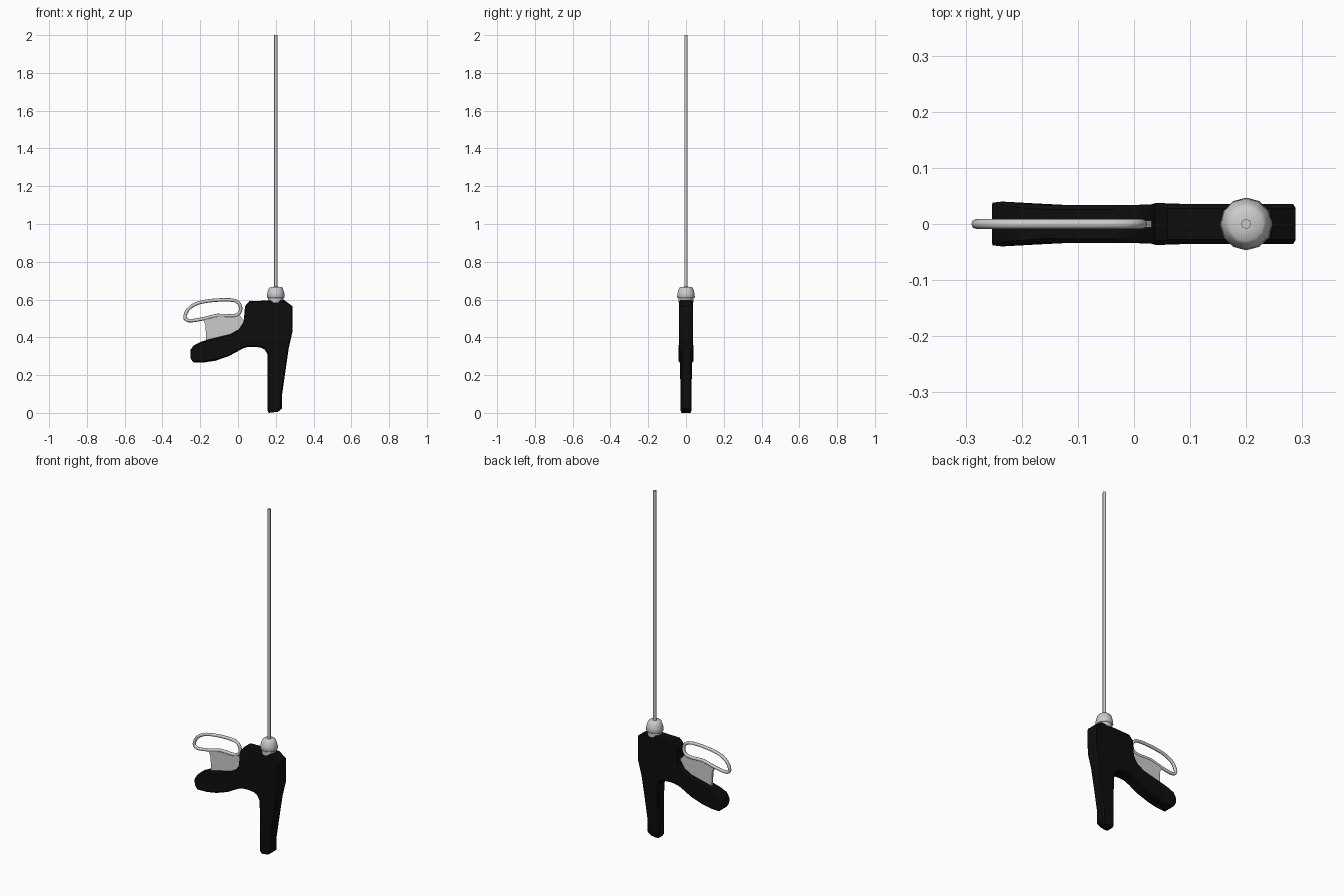
import bpy, bmesh, math
from mathutils import Vector

if "Cube" in bpy.data.objects:
    bpy.data.objects.remove(bpy.data.objects["Cube"])


def make_object(name, bm, angle=None, mat=None):
    bmesh.ops.recalc_face_normals(bm, faces=bm.faces)
    me = bpy.data.meshes.new(name)
    bm.to_mesh(me)
    bm.free()
    ob = bpy.data.objects.new(name, me)
    bpy.context.collection.objects.link(ob)
    if mat:
        me.materials.append(mat)
    if angle:
        bpy.ops.object.select_all(action='DESELECT')
        ob.select_set(True)
        bpy.context.view_layer.objects.active = ob
        bpy.ops.object.shade_smooth_by_angle(angle=math.radians(angle))
    return ob


def bridge(bm, rings, caps=True, closed=False):
    loops = [[bm.verts.new(p) for p in r] for r in rings]
    n = len(loops[0])
    pairs = list(zip(loops, loops[1:]))
    if closed:
        pairs.append((loops[-1], loops[0]))
    for a, b in pairs:
        for i in range(n):
            j = (i + 1) % n
            bm.faces.new((a[i], a[j], b[j], b[i]))
    if caps and not closed:
        bm.faces.new(loops[0])
        bm.faces.new(loops[-1])


def lathe(name, profile, x, sides, angle):
    bm = bmesh.new()
    bridge(bm, [[(x + r * math.cos(2 * math.pi * i / sides),
                  r * math.sin(2 * math.pi * i / sides), z)
                 for i in range(sides)] for r, z in profile])
    return make_object(name, bm, angle)


black = bpy.data.materials.new("black_plastic")
black.diffuse_color = (0.004, 0.004, 0.004, 1)
black.use_nodes = True
black.node_tree.nodes["Principled BSDF"].inputs["Base Color"].default_value = black.diffuse_color

# Body: rear handle, head and front leg as one loft
# station: outer x, z, inner x, z, half width
stations = [
    (-0.253, 0.330, -0.250, 0.285, 0.038),
    (-0.235, 0.357, -0.235, 0.267, 0.040),
    (-0.200, 0.375, -0.180, 0.267, 0.037),
    (-0.160, 0.388, -0.120, 0.276, 0.034),
    (-0.040, 0.417, -0.050, 0.300, 0.034),
    (0.005, 0.442, 0.000, 0.327, 0.034),
    (0.030, 0.480, 0.030, 0.343, 0.035),
    (0.037, 0.565, 0.055, 0.349, 0.037),
    (0.060, 0.592, 0.085, 0.350, 0.036),
    (0.245, 0.597, 0.120, 0.346, 0.036),
    (0.288, 0.565, 0.142, 0.335, 0.036),
    (0.288, 0.430, 0.156, 0.310, 0.036),
    (0.268, 0.340, 0.157, 0.270, 0.033),
    (0.248, 0.200, 0.157, 0.160, 0.030),
    (0.233, 0.095, 0.157, 0.080, 0.029),
    (0.232, 0.022, 0.157, 0.012, 0.029),
    (0.212, 0.006, 0.162, 0.000, 0.025),
]
rings = []
for ox, oz, ix, iz, w in stations:
    o, i = Vector((ox, 0, oz)), Vector((ix, 0, iz))
    d = (i - o).normalized() * 0.008
    y = Vector((0, w, 0))
    n = Vector((0, w - 0.008, 0))
    rings.append([o - n, o + n, o + d + y, i - d + y,
                  i + n, i - n, i - d - y, o + d - y])
bm = bmesh.new()
bridge(bm, rings)
make_object("body", bm, 30, black)

# Nozzle cap, collar and long rod
lathe("collar", [(0.040, 0.585), (0.040, 0.615)], 0.2, 12, 40)
lathe("nozzle_cap", [(0.043, 0.608), (0.047, 0.613), (0.045, 0.634),
                     (0.037, 0.660), (0.030, 0.667), (0.009, 0.668)], 0.2, 12, 60)
lathe("rod", [(0.009, 0.60), (0.009, 2.0)], 0.2, 8, 60)

# Trigger plate between loop and handle
plate = [(-0.185, 0.495), (-0.172, 0.465), (-0.168, 0.365), (-0.03, 0.39),
         (0.04, 0.46), (0.032, 0.49), (0.005, 0.520), (-0.04, 0.515), (-0.11, 0.516)]
bm = bmesh.new()
bridge(bm, [[(x, y, z) for x, z in plate] for y in (-0.006, 0.006)])
make_object("trigger_plate", bm)

# Finger loop: tube swept along a closed smooth path
path = [(-0.281, 0.510), (-0.265, 0.548), (-0.225, 0.576), (-0.170, 0.591),
        (-0.080, 0.599), (-0.015, 0.594), (0.011, 0.570), (0.013, 0.540),
        (-0.004, 0.519), (-0.045, 0.514), (-0.110, 0.516), (-0.175, 0.500),
        (-0.245, 0.488), (-0.272, 0.493)]
pts = []
for k in range(len(path)):
    p0, p1, p2, p3 = (Vector(path[(k + s) % len(path)]) for s in (-1, 0, 1, 2))
    for t in (0, 0.5):
        pts.append(0.5 * (2 * p1 + (p2 - p0) * t + (2 * p0 - 5 * p1 + 4 * p2 - p3) * t * t
                          + (3 * p1 - p0 - 3 * p2 + p3) * t ** 3))
rings = []
for k, p in enumerate(pts):
    t = (pts[(k + 1) % len(pts)] - pts[k - 1]).normalized()
    ring = []
    for a in range(8):
        c, s = 0.009 * math.cos(a * math.pi / 4), 0.009 * math.sin(a * math.pi / 4)
        ring.append((p.x - t.y * c, s, p.y + t.x * c))
    rings.append(ring)
bm = bmesh.new()
bridge(bm, rings, closed=True)
make_object("finger_loop", bm, 60)
